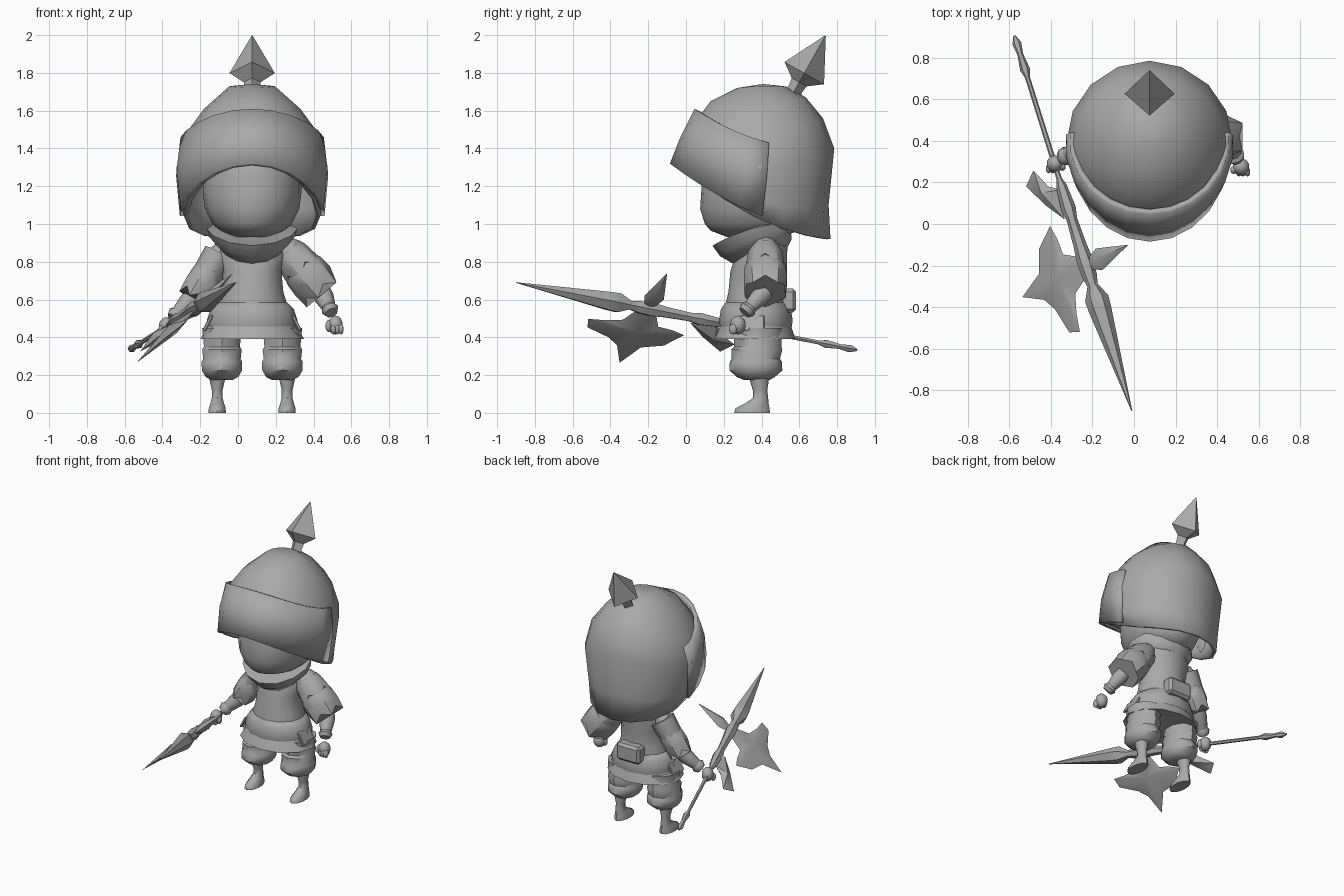
import bpy, bmesh, math
from mathutils import Vector

if "Cube" in bpy.data.objects:
    bpy.data.objects.remove(bpy.data.objects["Cube"])

CX = 0.075  # body centre line
grey = bpy.data.materials.new("plain grey")
grey.diffuse_color = (0.4, 0.4, 0.4, 1)
grey.use_nodes = True
grey.node_tree.nodes["Principled BSDF"].inputs["Base Color"].default_value = grey.diffuse_color


def finish(name, bm, angle=50):
    bmesh.ops.recalc_face_normals(bm, faces=bm.faces)
    me = bpy.data.meshes.new(name)
    bm.to_mesh(me)
    bm.free()
    ob = bpy.data.objects.new(name, me)
    bpy.context.collection.objects.link(ob)
    me.materials.append(grey)
    bpy.ops.object.select_all(action='DESELECT')
    ob.select_set(True)
    bpy.context.view_layer.objects.active = ob
    bpy.ops.object.shade_smooth_by_angle(angle=math.radians(angle))
    return ob


def loft(name, rings, closed=True, caps=(True, True), angle=50):
    bm = bmesh.new()
    rows = [[bm.verts.new(p) for p in r] for r in rings]
    n = len(rows[0])
    for a, b in zip(rows, rows[1:]):
        for i in range(n if closed else n - 1):
            j = (i + 1) % n
            bm.faces.new((a[i], a[j], b[j], b[i]))
    if caps[0]:
        bm.faces.new(rows[0])
    if caps[1]:
        bm.faces.new(rows[-1])
    return finish(name, bm, angle)


def stack(name, levels, x=CX, n=12, **kw):
    """Horizontal ellipses: (z, centre y, half width, half depth)."""
    return loft(name, [[(x + rx * math.sin(k * math.tau / n), cy - ry * math.cos(k * math.tau / n), z)
                        for k in range(n)] for z, cy, rx, ry in levels], **kw)


def bent_ring(hw, yf, yb, zf, zm, zb, angles):
    """Ring whose height differs at front, side and back."""
    out = []
    for a in angles:
        c = math.cos(a)
        z = zm + c * (zf - zb) / 2 + c * c * ((zf + zb) / 2 - zm)
        out.append((CX + hw * math.sin(a), (yf + yb) / 2 - c * (yb - yf) / 2, z))
    return out


def tube(name, pts, radii, n=8, ref=(0, 1, 0), jag=0, **kw):
    """Tube along a path; jag makes a spiky last edge."""
    pts = [Vector(p) for p in pts]
    rings = []
    for i, p in enumerate(pts):
        d = (pts[min(i + 1, len(pts) - 1)] - pts[max(i - 1, 0)]).normalized()
        s = d.cross(Vector(ref)).normalized()
        t = s.cross(d)
        ring = []
        for k in range(n):
            a = k * math.tau / n
            off = d * jag * (k % 2) if i == len(pts) - 1 else Vector()
            ring.append(p + (s * math.cos(a) + t * math.sin(a)) * radii[i] * (1 + (2 * off.length)) + off)
        rings.append(ring)
    return loft(name, rings, **kw)


def thicken(ob, t):
    m = ob.modifiers.new("thickness", 'SOLIDIFY')
    m.thickness, m.offset = t, -1


def ball(name, loc, size):
    bm = bmesh.new()
    bmesh.ops.create_uvsphere(bm, u_segments=10, v_segments=7, radius=1)
    for v in bm.verts:
        v.co = Vector(a * b for a, b in zip(v.co, size)) + Vector(loc)
    return finish(name, bm)


def box(name, loc, size, tilt=0):
    bm = bmesh.new()
    bmesh.ops.create_cube(bm, size=1)
    for v in bm.verts:
        v.co = Vector(a * b for a, b in zip(v.co, size)) + Vector(loc)
        v.co.x += tilt * (v.co.z - loc[2])
    bmesh.ops.bevel(bm, geom=bm.edges[:], offset=min(size) * 0.2, segments=1, affect='EDGES')
    return finish(name, bm, 30)


# Helmet dome, visor and spike
full = [k * math.tau / 16 for k in range(16)]
dome = loft("helmet_dome", [bent_ring(*r, full) for r in (
    (.36, -.05, .765, 1.33, 1.04, .92), (.385, -.03, .755, 1.38, 1.13, 1.10),
    (.40, 0, .785, 1.45, 1.30, 1.40), (.365, .04, .725, 1.53, 1.46, 1.56),
    (.255, .13, .635, 1.65, 1.61, 1.67), (.12, .27, .53, 1.72, 1.73, 1.728),
    (.01, .40, .42, 1.74, 1.74, 1.74))], caps=(False, True))
thicken(dome, .02)
half = [math.radians(-96 + 16 * k) for k in range(13)]
visor = loft("helmet_visor", [bent_ring(*r, half) for r in (
    (.385, -.085, .80, 1.32, 1.06, .95), (.405, -.03, .80, 1.46, 1.27, 1.2),
    (.385, .045, .76, 1.61, 1.44, 1.4))], closed=False, caps=(False, False))
thicken(visor, .03)
spike_at = lambda t: (CX, .565 + .49 * t, 1.69 + .87 * t)
tube("helmet_spike", [spike_at(t) for t in (-.05, .03, .07, .125, .352)],
     [.05, .04, .045, .12, .003], n=4, ref=(1, 0, 0), angle=25)

# Head and scarf
stack("head", [(.93, .37, .10, .15), (.965, .36, .17, .23), (1.0, .36, .21, .26), (1.08, .36, .25, .285),
               (1.16, .36, .26, .28), (1.24, .36, .26, .275), (1.36, .36, .25, .25), (1.46, .37, .18, .18)], n=20)
scarf = loft("scarf", [bent_ring(*r, [k * math.tau / 12 for k in range(12)]) for r in (
    (.16, .25, .53, .79, .86, .86), (.225, .18, .56, .83, .93, .92),
    (.24, .14, .55, .885, .975, 1.0), (.19, .2, .52, .90, .985, 1.02))])

# Torso, belt, skirt and pouch
stack("torso", [(.44, .37, .20, .17), (.56, .37, .19, .165), (.64, .375, .165, .15), (.75, .385, .155, .15),
                (.84, .40, .185, .135), (.91, .42, .16, .12), (1.0, .42, .13, .11)])
stack("belt", [(.455, .37, .235, .19), (.49, .37, .24, .195), (.55, .37, .22, .185), (.585, .375, .185, .165)])
stack("skirt", [(.40, .37, .20, .16), (.39, .365, .275, .215), (.48, .37, .225, .18)], n=12, angle=35)
box("pouch", (CX, .54, .595), (.19, .085, .125))
for s in (-1, 1):
    box("side_tab", (CX + s * .235, .35, .475), (.02, .13, .08), tilt=-s * .5)

    # Trousers, shins and feet
    stack("trouser_leg", [(.175, .375, .06, .07), (.19, .37, .09, .10), (.225, .37, .112, .14), (.27, .37, .113, .138),
                          (.285, .37, .104, .128), (.335, .375, .11, .135), (.35, .38, .10, .125),
                          (.45, .38, .11, .13)], x=CX + s * .16, n=10, angle=40)
    stack("foot", [(0, .35, .048, .095), (.025, .352, .047, .09), (.05, .375, .038, .062), (.08, .395, .03, .04),
                   (.12, .392, .03, .038), (.17, .388, .042, .05), (.21, .385, .045, .05)], x=CX + s * .185, n=10)


# Arms: shoulder, elbow, wrist, hand
def arm(side, sh, el, wr, hand, big):
    sh, el, wr, hand = map(Vector, (sh, el, wr, hand))
    tube(side + "_upper_arm", [sh, sh.lerp(el, .5), el], [.085, .08, .055])
    tube(side + "_forearm", [el, el.lerp(wr, .3), el.lerp(wr, .8), wr], [.05, .052, .036, .03])
    tube(side + "_cuff", [el.lerp(wr, .7), el.lerp(wr, .85), wr], [.035, .048, .035])
    tube(side + "_pauldron_upper", [sh.lerp(el, -.15), sh.lerp(el, .1), sh.lerp(el, .38)],
         [.06 * big, .095 * big, .105 * big], n=10, jag=.05, angle=35)
    tube(side + "_pauldron_lower", [sh.lerp(el, t) for t in (.2, .5, .75, .92)],
         [.08 * big, .115 * big, .12 * big, .105 * big], n=10, jag=.04, angle=35)
    ball(side + "_fist", hand, (.042, .042, .05))
    s = 1 if side == "left" else -1
    ball(side + "_thumb", hand + Vector((-s * .035, -.015, -.005)), (.018, .02, .032))
    for k in range(3):
        ball(side + "_finger", hand + Vector((s * (.03 - .02 * k), -.025, -.022)), (.015, .022, .028))


arm("left", (.26, .42, .86), (.44, .42, .645), (.495, .31, .53), (.515, .275, .465), 1.0)
arm("right", (-.10, .42, .84), (-.23, .39, .62), (-.345, .315, .50), (-.38, .29, .457), .72)

# Polearm shaft with long point
butt, tip = Vector((-.575, .905, .333)), Vector((-.01, -.90, .69))
profile = [(0, .006), (.02, .022), (.05, .014), (.09, .024), (.11, .012), (.38, .013), (.40, .026), (.46, .036),
           (.49, .026), (.56, .032), (.60, .04), (.64, .036), (.665, .026), (.70, .058), (.73, .055), (1, .002)]
tube("polearm_shaft", [butt.lerp(tip, t) for t, r in profile], [r for t, r in profile],
     n=6, ref=(0, 0, 1), angle=35)

# Polearm blades lie in the plane of the shaft (u) and the cutting side (v)
u = (tip - butt).normalized()
v = Vector((-.689, -.340, -.640))
w = u.cross(v).normalized()


def blade(name, t, outline, mid, thick):
    o = butt.lerp(tip, t)
    bm = bmesh.new()
    rim = [bm.verts.new(o + u * a + v * b) for a, b in outline]
    for s in (-1, 1):
        c = bm.verts.new(o + u * mid[0] + v * mid[1] + w * thick * s)
        for i, p in enumerate(rim):
            bm.faces.new((p, rim[(i + 1) % len(rim)], c))
    return finish(name, bm, 40)


blade("axe_blade", .612, [(0, .447), (.06, .32), (.125, .273), (.26, .229), (.28, .165), (.19, .15), (.1, .12),
                          (.05, .02), (-.05, .02), (-.1, .12), (-.18, .125), (-.255, .145), (-.178, .254),
                          (-.067, .301)], (0, .17), .03)
blade("back_spike", .612, [(0, -.294), (.055, -.09), (.02, 0), (-.02, 0), (-.055, -.09)], (0, -.09), .03)
blade("small_blade", .418, [(.12, .045), (.02, .13), (-.11, .215), (-.165, .14), (-.06, .08), (-.02, .01)],
      (-.04, .11), .03)
